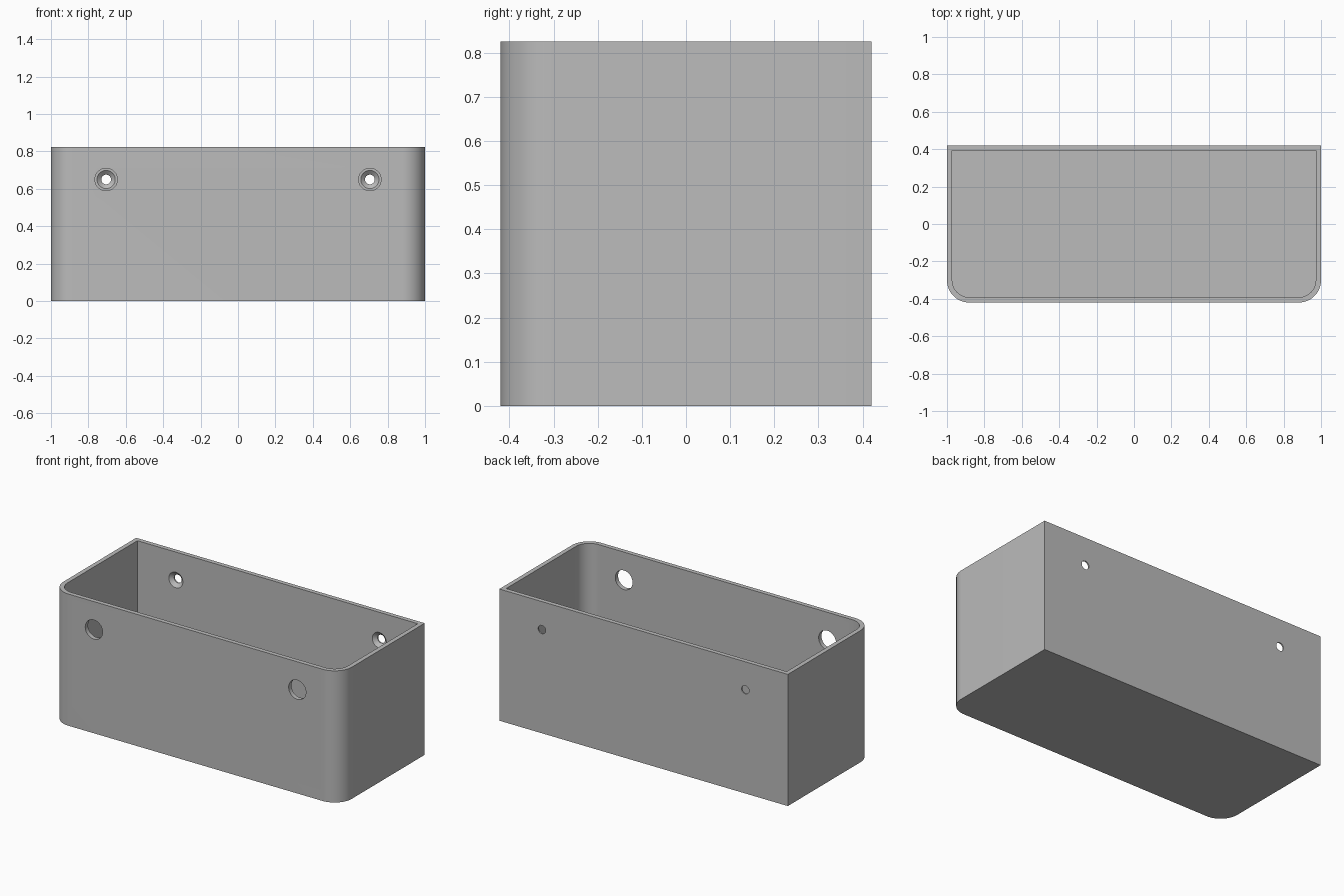
import bpy
import bmesh
from math import pi, cos, sin, radians
from mathutils import Matrix

cube = bpy.data.objects.get("Cube")
if cube:
    bpy.data.objects.remove(cube, do_unlink=True)

HALF_X, HALF_Y, HEIGHT = 1.0, 0.42, 0.825
WALL, RADIUS = 0.028, 0.12
HOLE_X, HOLE_Z = 0.705, 0.65
STEPS = 16


def new_object(name, bm):
    bmesh.ops.recalc_face_normals(bm, faces=bm.faces)
    mesh = bpy.data.meshes.new(name)
    bm.to_mesh(mesh)
    bm.free()
    obj = bpy.data.objects.new(name, mesh)
    bpy.context.collection.objects.link(obj)
    return obj


def rounded_block(name, hx, hy, radius, z0, z1):
    """Block with square back corners and rounded front corners."""
    outline = [(hx, hy), (-hx, hy)]
    for side, start in ((-1, pi), (1, 1.5 * pi)):
        for i in range(STEPS + 1):
            a = start + i / STEPS * pi / 2
            outline.append((side * (hx - radius) + radius * cos(a),
                            radius - hy + radius * sin(a)))
    bm = bmesh.new()
    face = bm.faces.new([bm.verts.new((x, y, z0)) for x, y in outline])
    top = bmesh.ops.extrude_face_region(bm, geom=[face])["geom"]
    verts = [v for v in top if isinstance(v, bmesh.types.BMVert)]
    bmesh.ops.translate(bm, verts=verts, vec=(0, 0, z1 - z0))
    return new_object(name, bm)


def drill(name, x, y0, y1, r0, r1):
    """Tapered or straight cutter along y, radius r0 at y0 and r1 at y1."""
    bm = bmesh.new()
    place = Matrix.Translation((x, (y0 + y1) / 2, HOLE_Z)) @ Matrix.Rotation(-pi / 2, 4, "X")
    bmesh.ops.create_cone(bm, cap_ends=True, segments=48, radius1=r0, radius2=r1,
                          depth=y1 - y0, matrix=place)
    return new_object(name, bm)


def cut(obj, cutter):
    cutter.hide_render = True
    mod = obj.modifiers.new("cut", "BOOLEAN")
    mod.operation = "DIFFERENCE"
    mod.solver = "EXACT"
    mod.object = cutter
    bpy.context.view_layer.objects.active = obj
    bpy.ops.object.modifier_apply(modifier=mod.name)
    bpy.data.objects.remove(cutter, do_unlink=True)


# Open-topped bin, hollowed out
bin_body = rounded_block("wall_bin", HALF_X, HALF_Y, RADIUS, 0, HEIGHT)
cut(bin_body, rounded_block("cavity_cutter", HALF_X - WALL, HALF_Y - WALL,
                            RADIUS - WALL, WALL, HEIGHT + 0.1))

# Driver access holes in front, countersunk screw holes in back
inner = HALF_Y - WALL
for x in (-HOLE_X, HOLE_X):
    cut(bin_body, drill("access_cutter", x, -HALF_Y - 0.05, -inner + 0.05, 0.06, 0.06))
    cut(bin_body, drill("screw_cutter", x, inner - 0.05, HALF_Y + 0.05, 0.026, 0.026))
    cut(bin_body, drill("countersink_cutter", x, inner - 0.01, inner + 0.02, 0.06, 0.026))

# Plain grey finish
grey = bpy.data.materials.new("plain_grey")
grey.use_nodes = True
colour = (0.5, 0.5, 0.5, 1)
grey.diffuse_color = colour
grey.node_tree.nodes["Principled BSDF"].inputs["Base Color"].default_value = colour
bin_body.data.materials.clear()
bin_body.data.materials.append(grey)

# Smooth round surfaces with crisp edges
bpy.ops.object.select_all(action="DESELECT")
bin_body.select_set(True)
bpy.context.view_layer.objects.active = bin_body
bpy.ops.object.shade_smooth_by_angle(angle=radians(30))
